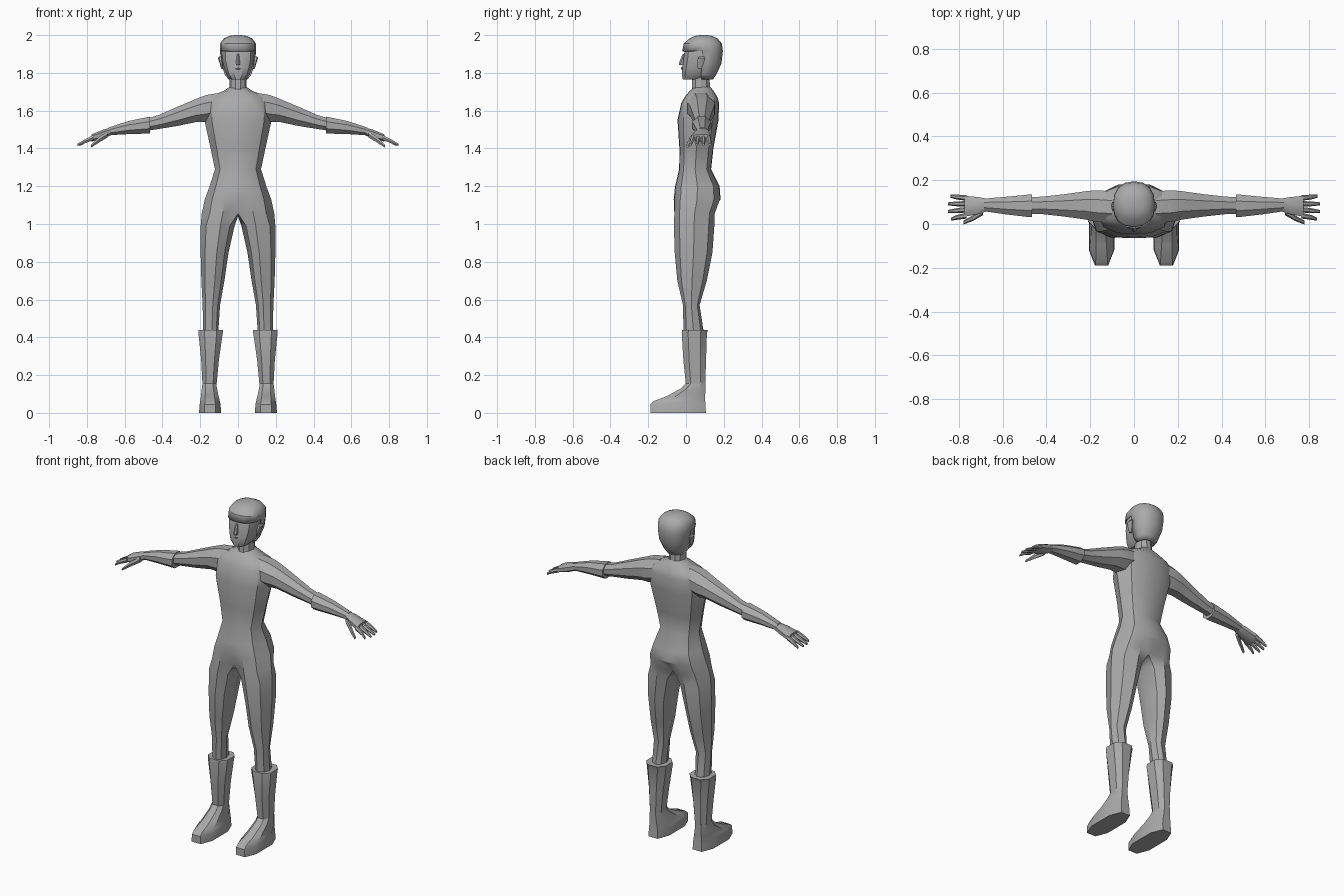
import bpy, bmesh, math
from mathutils import Vector

grey = bpy.data.materials.new("plain_grey")
grey.diffuse_color = (0.4, 0.4, 0.4, 1)


def finish(name, bm, angle=32, mirror=True):
    bmesh.ops.recalc_face_normals(bm, faces=bm.faces)
    me = bpy.data.meshes.new(name)
    bm.to_mesh(me)
    bm.free()
    me.materials.append(grey)
    me.shade_smooth()
    me.set_sharp_from_angle(angle=math.radians(angle))
    ob = bpy.data.objects.new(name, me)
    bpy.context.collection.objects.link(ob)
    if mirror:
        m = ob.modifiers.new("mirror", 'MIRROR')
        m.use_clip = True
    return ob


def loft_bm(axis, secs, n=8, phase=0.0, power=1.0):
    """Sections are (position, a0, a1, b0, b1) across the given axis."""
    bm = bmesh.new()
    rings = []
    for t, a0, a1, b0, b1 in secs:
        ring = []
        for i in range(n):
            ang = 2 * math.pi * (i + phase) / n
            c, s = math.cos(ang), math.sin(ang)
            c = math.copysign(abs(c) ** power, c)
            s = math.copysign(abs(s) ** power, s)
            a = (a0 + a1) / 2 + (a1 - a0) / 2 * c
            b = (b0 + b1) / 2 + (b1 - b0) / 2 * s
            ring.append(bm.verts.new((a, b, t) if axis == 'z' else (t, a, b)))
        rings.append(ring)
    for r, q in zip(rings, rings[1:]):
        for i in range(n):
            j = (i + 1) % n
            bm.faces.new((r[i], r[j], q[j], q[i]))
    bm.faces.new(rings[0])
    bm.faces.new(rings[-1])
    return bm


def loft(name, axis, secs, n=8, phase=0.0, power=1.0, angle=32, mirror=True):
    return finish(name, loft_bm(axis, secs, n, phase, power), angle, mirror)


# Body suit: half torso flowing into one leg, mirrored
torso = [(1.725, .045, .045, .13), (1.705, .075, .02, .145), (1.675, .15, -.005, .165),
         (1.64, .178, -.025, .175), (1.55, .178, -.045, .172), (1.40, .145, -.035, .145),
         (1.29, .122, -.036, .133), (1.20, .150, -.058, .178), (1.13, .176, -.065, .183),
         (1.055, .192, -.065, .155)]
legs = [(.99, .018, .198, -.064, .15), (.85, .05, .198, -.06, .14), (.70, .072, .194, -.046, .11),
        (.57, .095, .187, -.016, .072), (.42, .105, .185, -.013, .095)]
torso_shape = [(0, -1), (.42, -.97), (.78, -.72), (1, 0), (.78, .72), (.42, .97), (0, 1)]
leg_shape = [(.14, -.72), (.42, -1), (.84, -.72), (1, 0), (.84, .72), (.42, 1), (.14, .72), (0, 0)]
bm = bmesh.new()
rings = []
for k, (z, w, yf, yb) in enumerate(torso):
    last = k == len(torso) - 1
    ring = []
    for x, y in torso_shape:
        if last and x == 0:
            y *= .72
        ring.append(bm.verts.new((x * w, (yf + yb) / 2 + y * (yb - yf) / 2, z)))
    if last:
        ring.append(bm.verts.new((0, .04, 1.04)))
    rings.append(ring)
for z, xi, xo, yf, yb in legs:
    rings.append([bm.verts.new((xi + x * (xo - xi), (yf + yb) / 2 + y * (yb - yf) / 2, z))
                  for x, y in leg_shape])
for r, q in zip(rings, rings[1:]):
    closed = len(r) == 8
    for i in range(8 if closed else 6):
        j = (i + 1) % 8
        bm.faces.new((r[i], r[j], q[j], q[i]))
bm.faces.new(rings[-1])
finish("body_suit", bm, 34)

# Boots: flared shaft and long foot
loft("boot_shaft", 'z', [(.14, .112, .190, -.003, .105), (.28, .098, .198, -.018, .11),
                         (.425, .076, .214, -.027, .115), (.44, .076, .214, -.025, .122)],
     8, .5, .8)
loft("boot_foot", 'z', [(0, .086, .210, -.198, .114), (.045, .089, .206, -.198, .112),
                        (.062, .093, .203, -.18, .110), (.09, .100, .199, -.105, .108),
                        (.13, .109, .194, -.03, .106), (.16, .113, .190, .0, .105)],
     8, .5, .75)

# Arms with flared cuffs
loft("arm", 'x', [(.10, .0, .155, 1.55, 1.70), (.17, .003, .160, 1.535, 1.688),
                  (.22, .015, .155, 1.535, 1.668), (.32, .03, .14, 1.515, 1.625),
                  (.42, .042, .128, 1.50, 1.58), (.52, .045, .125, 1.485, 1.55)], 8, .5)
loft("cuff", 'x', [(.465, .028, .138, 1.475, 1.572), (.485, .028, .138, 1.475, 1.568),
                   (.58, .04, .128, 1.473, 1.548), (.685, .056, .118, 1.468, 1.512)], 8, .5)

# Hands: palm, four fingers, thumb
loft("palm", 'x', [(.67, .057, .117, 1.470, 1.512), (.71, .043, .125, 1.453, 1.502),
                   (.775, .030, .132, 1.435, 1.476)], 8, .5, .8)
for i, tip in enumerate((.835, .85, .85, .838)):
    y = .038 + i * .027
    f = .022 + i * .035
    loft("finger", 'x', [(.765, y - .013, y + .013, 1.442, 1.474),
                         (.81, (y + f) / 2 - .011, (y + f) / 2 + .011, 1.426, 1.45),
                         (tip, f - .007, f + .007, 1.412, 1.426)], 6)
loft("thumb", 'x', [(.69, .04, .072, 1.456, 1.494), (.735, .014, .04, 1.43, 1.464),
                    (.778, -.002, .016, 1.403, 1.420)], 6)

# Neck and face
loft("neck", 'z', [(1.67, -.05, .05, .02, .135), (1.72, -.046, .046, .03, .13),
                   (1.80, -.046, .046, .03, .125)], 10, mirror=False)
head = [(1.765, .036, -.018, .10), (1.79, .062, -.024, .135), (1.825, .075, -.022, .165),
        (1.865, .086, -.017, .182), (1.92, .09, -.010, .187), (1.96, .082, .01, .175)]
loft("head", 'z', [(z, -w, w, a, b) for z, w, a, b in head], 12, .5, .8, mirror=False)

# Hair cap: front opening cut away around the face
hair = [(1.765, .05, .02, .143), (1.79, .07, .0, .16), (1.85, .089, -.016, .188),
        (1.915, .096, -.020, .195), (1.955, .095, -.012, .190), (1.982, .076, .018, .168),
        (1.996, .045, .045, .14), (2.0, .015, .075, .11)]
bm = loft_bm('z', [(z, -w, w, a, b) for z, w, a, b in hair], 16, 0, .85)
cut = [f for f in bm.faces if f.calc_center_median().z < 1.915
       and (f.calc_center_median().y < .07 or len(f.verts) > 4)]
bmesh.ops.delete(bm, geom=cut, context='FACES')
cap = finish("hair", bm, 35, False)
s = cap.modifiers.new("thickness", 'SOLIDIFY')
s.thickness = .007
s.offset = -1

# Ears, nose, brow and lips
loft("ear", 'z', [(1.82, .078, .088, .062, .082), (1.85, .08, .097, .055, .095),
                  (1.878, .083, .106, .06, .104), (1.888, .085, .100, .068, .10)], 6)
loft("nose", 'z', [(1.842, -.012, .012, -.037, .0), (1.85, -.013, .013, -.038, .0),
                   (1.90, -.006, .006, -.018, .01)], 6, .5, mirror=False)
loft("lips", 'z', [(1.818, -.012, .012, -.024, .0), (1.824, -.017, .017, -.028, .0),
                   (1.832, -.012, .012, -.024, .0)], 6, .5, mirror=False)
